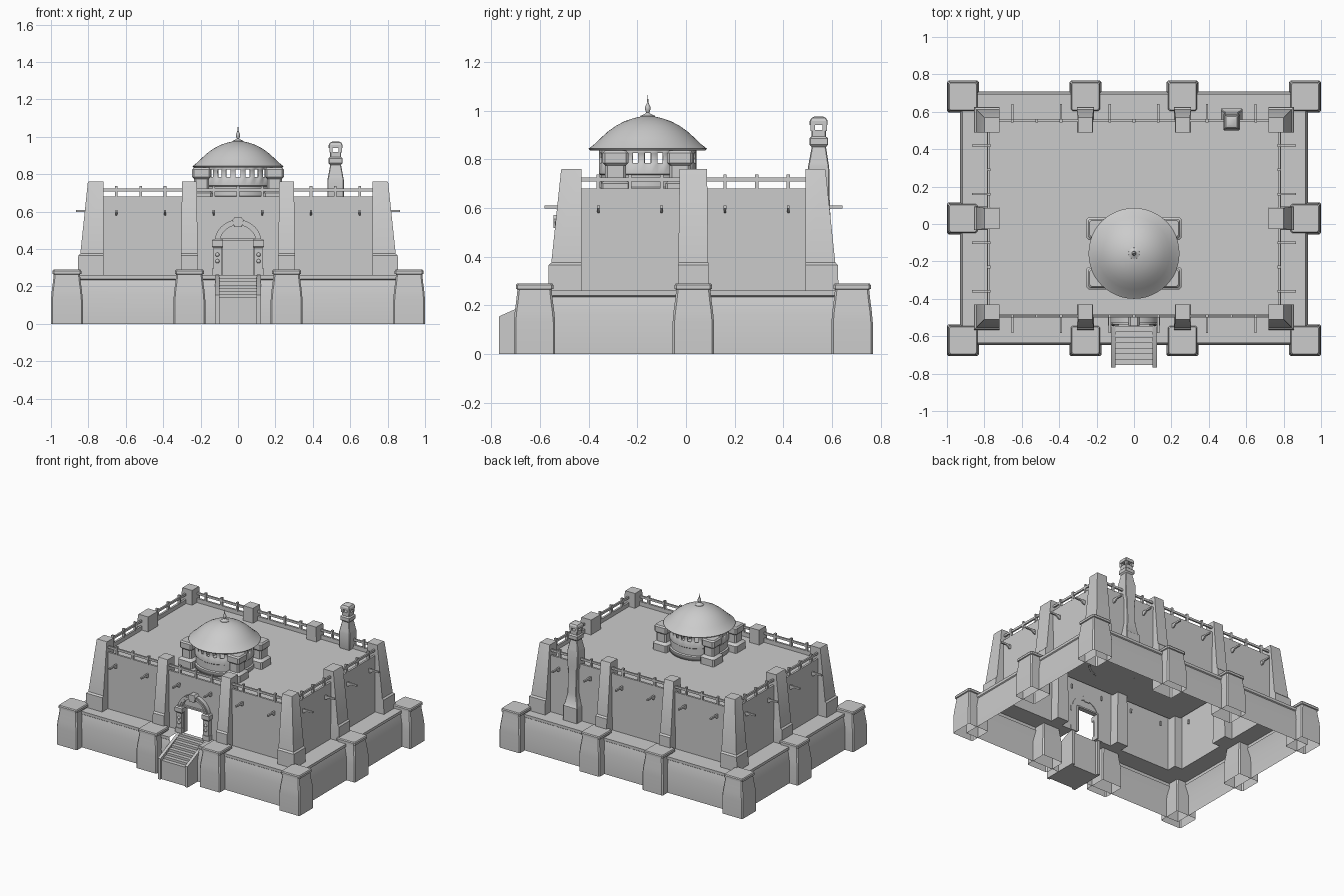
import bpy, bmesh, math
from mathutils import Vector, Matrix

if "Cube" in bpy.data.objects:
    bpy.data.objects.remove(bpy.data.objects["Cube"])

CY = 0.03                      # centre of the building in y
DOME_Y = -0.157


def finish(name, bm, thick=0):
    bmesh.ops.recalc_face_normals(bm, faces=bm.faces[:])
    me = bpy.data.meshes.new(name)
    bm.to_mesh(me)
    bm.free()
    ob = bpy.data.objects.new(name, me)
    bpy.context.collection.objects.link(ob)
    if thick:
        ob.modifiers.new("thickness", 'SOLIDIFY').thickness = thick
    bpy.ops.object.select_all(action='DESELECT')
    ob.select_set(True)
    bpy.context.view_layer.objects.active = ob
    bpy.ops.object.shade_smooth_by_angle(angle=math.radians(30))
    return ob


def loft_bm(bm, sections, c=0, bottom=True, top=True):
    """Stack of rectangles (z, x0, x1, y0, y1), corners chamfered by c."""
    loops = []
    for z, x0, x1, y0, y1 in sections:
        x0, x1 = sorted((x0, x1))
        y0, y1 = sorted((y0, y1))
        if c:
            pts = [(x0 + c, y0), (x1 - c, y0), (x1, y0 + c), (x1, y1 - c),
                   (x1 - c, y1), (x0 + c, y1), (x0, y1 - c), (x0, y0 + c)]
        else:
            pts = [(x0, y0), (x1, y0), (x1, y1), (x0, y1)]
        loops.append([bm.verts.new((x, y, z)) for x, y in pts])
    for a, b in zip(loops, loops[1:]):
        for i in range(len(a)):
            j = (i + 1) % len(a)
            bm.faces.new((a[i], a[j], b[j], b[i]))
    if bottom:
        bm.faces.new(loops[0][::-1])
    if top:
        bm.faces.new(loops[-1])


def loft(name, sections, **kw):
    bm = bmesh.new()
    loft_bm(bm, sections, **kw)
    return finish(name, bm)


def box(name, x0, x1, y0, y1, z0, z1):
    return loft(name, [(z0, x0, x1, y0, y1), (z1, x0, x1, y0, y1)])


def square(prof, x, y):
    return [(z, x - h, x + h, y - h, y + h) for h, z in prof]


def lathe_bm(prof, x, y, segs, turn=0.0):
    bm = bmesh.new()
    vs = [bm.verts.new((r, 0, z)) for r, z in prof]
    es = [bm.edges.new(p) for p in zip(vs, vs[1:])]
    bmesh.ops.spin(bm, geom=vs + es, axis=(0, 0, 1), cent=(0, 0, 0),
                   angle=2 * math.pi, steps=segs, use_duplicate=False)
    bmesh.ops.remove_doubles(bm, verts=bm.verts[:], dist=1e-5)
    bm.transform(Matrix.Translation((x, y, 0)) @ Matrix.Rotation(turn, 4, 'Z'))
    return bm


def extrude(name, pts, axis, a, b):
    """Polygon in the x-z plane ('y') or the y-z plane ('x'), extruded a to b."""
    bm = bmesh.new()
    put = (lambda p, d: (p[0], d, p[1])) if axis == 'y' else (lambda p, d: (d, p[0], p[1]))
    f = bm.faces.new([bm.verts.new(put(p, a)) for p in pts])
    r = bmesh.ops.extrude_face_region(bm, geom=[f], use_keep_orig=True)
    vec = Vector(put((0, 0), b - a))
    bmesh.ops.translate(bm, vec=vec, verts=[v for v in r['geom'] if isinstance(v, bmesh.types.BMVert)])
    return finish(name, bm)


def cut_front(bm, hx, top):
    """Open a gap in the front, |x| < hx and z < top."""
    for co, no in (((hx, 0, 0), (1, 0, 0)), ((-hx, 0, 0), (1, 0, 0)), ((0, 0, top), (0, 0, 1))):
        bmesh.ops.bisect_plane(bm, geom=bm.verts[:] + bm.edges[:] + bm.faces[:],
                               plane_co=co, plane_no=no)
    bad = []
    for f in bm.faces:
        c = f.calc_center_median()
        if abs(c.x) < hx and c.y < -0.45 and c.z < top:
            bad.append(f)
    bmesh.ops.delete(bm, geom=bad, context='FACES')


# terrace, an open shell with a notch for the stairs
bm = bmesh.new()
loft_bm(bm, [(z, -h, h, CY + 0.252 - h, CY - 0.252 + h) for h, z in
             [(0.93, 0), (0.93, 0.16), (0.91, 0.235), (0.917, 0.24), (0.917, 0.26), (0.782, 0.26)]],
        bottom=False, top=False)
cut_front(bm, 0.12, 0.5)
finish("terrace", bm)

# main walls with parapet and sunken flat roof
bm = bmesh.new()
loft_bm(bm, [(z, -h, h, CY + 0.255 - h, CY - 0.255 + h) for h, z in
             [(0.785, 0.26), (0.785, 0.68), (0.77, 0.68), (0.77, 0.65)]], bottom=False)
cut_front(bm, 0.08, 0.45)
finish("walls_and_roof", bm)

# terrace piers
PIER = [(0.085, 0), (0.085, 0.13), (0.081, 0.175), (0.075, 0.22), (0.07, 0.265),
        (0.077, 0.268), (0.077, 0.283), (0.072, 0.29)]
spots = [(x, CY + s * 0.652) for x in (-0.915, -0.26, 0.26, 0.915) for s in (-1, 1)]
for x, y in spots + [(-0.915, CY), (0.915, CY)]:
    loft("terrace_pier", square(PIER, x, y), c=0.008, bottom=False)

# tapering wall buttresses: (z, outward growth)
STEPS = [(0.26, 0.056), (0.365, 0.054), (0.375, 0.043), (0.755, 0.003), (0.76, 0.0)]
for sx in (-1, 1):
    for sy in (-1, 1):
        loft("corner_buttress", [(z, sx * 0.72, sx * (0.80 + o), CY + sy * 0.46, CY + sy * (0.54 + o))
                                 for z, o in STEPS])
        loft("long_side_buttress", [(z, sx * 0.26 - 0.039 - o / 8, sx * 0.26 + 0.039 + o / 8,
                                     CY + sy * 0.46, CY + sy * (0.54 + o)) for z, o in STEPS])
    loft("short_side_buttress", [(z, sx * 0.72, sx * (0.80 + o), CY - 0.056 - o / 8, CY + 0.056 + o / 8)
                                 for z, o in STEPS])

# railings
for s in (-1, 1):
    y = CY + s * 0.522
    box("long_rail", -0.73, 0.73, y - 0.006, y + 0.006, 0.708, 0.724)
    x = s * 0.777
    box("short_rail", x - 0.006, x + 0.006, CY - 0.47, CY + 0.47, 0.708, 0.724)
    for px in (-0.65, -0.52, -0.39, -0.13, 0, 0.13, 0.39, 0.52, 0.65):
        box("rail_post", px - 0.007, px + 0.007, y - 0.009, y + 0.009, 0.675, 0.738)
    for py in (-0.39, -0.26, -0.13, 0.13, 0.26, 0.39):
        box("rail_post", x - 0.009, x + 0.009, CY + py - 0.007, CY + py + 0.007, 0.675, 0.738)


# projecting roof beams with a small bracket
def beam(x, y, ang):
    bm = bmesh.new()
    loft_bm(bm, [(0.598, -0.01, 0.082, -0.006, 0.006), (0.61, -0.01, 0.082, -0.006, 0.006)])
    loft_bm(bm, [(0.58, -0.01, 0.01, -0.004, 0.004), (0.6, -0.01, 0.04, -0.006, 0.006)])
    bm.transform(Matrix.Translation((x, y, 0)) @ Matrix.Rotation(ang, 4, 'Z'))
    finish("roof_beam", bm)


for s in (-1, 1):
    for x in (-0.65, -0.39, -0.13, 0.13, 0.39, 0.65):
        if s < 0 or x != 0.52:
            beam(x, CY + s * 0.53, s * math.pi / 2)
    for y in (-0.39, -0.13, 0.13, 0.39):
        beam(s * 0.785, CY + y, 0 if s > 0 else math.pi)

# stairs with sloped side walls
n, y0, y1, z0, z1 = 8, -0.755, -0.52, 0.14, 0.26
pts = [(y1, 0), (y0, 0)]
for i in range(n):
    z = z0 + (z1 - z0) * i / (n - 1)
    pts += [(y0 + (y1 - y0) * i / n, z), (y0 + (y1 - y0) * (i + 1) / n, z)]
extrude("stairs", pts, 'x', -0.102, 0.102)
for s in (-1, 1):
    extrude("stair_side", [(-0.767, 0), (-0.767, 0.155), (-0.52, 0.265), (-0.50, 0.265), (-0.50, 0)],
            'x', s * 0.10, s * 0.122)

# door surround: jambs, capitals, bosses, arch, keystone
for s in (-1, 1):
    box("door_jamb", s * 0.088, s * 0.132, -0.535, -0.495, 0.26, 0.41)
    box("door_plinth", s * 0.085, s * 0.138, -0.54, -0.495, 0.26, 0.295)
    loft("door_capital", [(z, s * (0.088 - o), s * (0.132 + o), -0.535 - o, -0.495) for z, o in
                          [(0.405, 0), (0.415, 0.008), (0.445, 0.008), (0.455, 0)]])
    box("door_lining", s * 0.08, s * 0.089, -0.515, -0.48, 0.26, 0.45)
    for z in (0.335, 0.37):
        bm = bmesh.new()
        bmesh.ops.create_uvsphere(bm, u_segments=12, v_segments=8, radius=0.011,
                                  matrix=Matrix.Translation((s * 0.11, -0.536, z)))
        finish("door_boss", bm)
box("door_lintel", -0.089, 0.089, -0.515, -0.48, 0.447, 0.458)
for r0, r1, y in ((0.098, 0.127, -0.53), (0.108, 0.118, -0.537)):
    A = [math.pi * i / 20 for i in range(21)]
    extrude("door_arch", [(r1 * math.cos(a), 0.43 + r1 * math.sin(a)) for a in A] +
            [(r0 * math.cos(a), 0.43 + r0 * math.sin(a)) for a in A[::-1]], 'y', y, -0.495)
extrude("keystone", [(-0.02, 0.518), (0.02, 0.518), (0.03, 0.555), (0.018, 0.57),
                     (-0.018, 0.57), (-0.03, 0.555)], 'y', -0.545, -0.495)

# drum with a ring of open windows
bm = lathe_bm([(0.205, 0.65), (0.205, 0.68), (0.195, 0.685), (0.195, 0.735), (0.201, 0.74), (0.201, 0.785),
               (0.201, 0.825), (0.201, 0.85)], 0, DOME_Y, 48, math.radians(3.75))
gaps = []
for f in bm.faces:
    c = f.calc_center_median()
    k = round(math.degrees(math.atan2(c.y - DOME_Y, c.x)) / 7.5)
    if 0.79 < c.z < 0.82 and k % 2 == 0:
        gaps.append(f)
bmesh.ops.delete(bm, geom=gaps, context='FACES')
finish("drum", bm, 0.012)

# four drum piers
for sx in (-1, 1):
    for sy in (-1, 1):
        loft("drum_pier", [(z, sx * (0.155 - o), sx * (0.235 + o), DOME_Y + sy * (0.09 - o), DOME_Y + sy * (0.175 + o))
                           for z, o in [(0.65, 0.018), (0.70, 0.018), (0.715, 0), (0.775, 0), (0.785, 0.01),
                                        (0.825, 0.01), (0.835, 0.002)]], c=0.01)

# dome and finial
finish("dome", lathe_bm([(0, 0.835), (0.235, 0.835), (0.243, 0.843), (0.22, 0.861), (0.193, 0.887), (0.163, 0.914),
                         (0.131, 0.937), (0.095, 0.956), (0.06, 0.968), (0.03, 0.975), (0, 0.977)],
                        0, DOME_Y, 48))
finish("finial", lathe_bm([(0.032, 0.965), (0.03, 0.978), (0.014, 0.985), (0.006, 0.992), (0.012, 1.005),
                           (0.011, 1.015), (0.004, 1.03), (0, 1.065)], 0, DOME_Y, 12))

# chimney on the back wall
CX, CHY = 0.522, 0.545
loft("chimney", [(z, CX - h, CX + h, CHY - 0.045 * min(1, h / 0.045), CHY + d) for z, h, d in
                 [(0.26, 0.058, 0.073), (0.37, 0.058, 0.073), (0.385, 0.052, 0.062), (0.46, 0.036, 0.052),
                  (0.64, 0.036, 0.045), (0.665, 0.044, 0.045), (0.77, 0.044, 0.043), (0.785, 0.041, 0.04),
                  (0.85, 0.029, 0.03), (0.86, 0.038, 0.039), (0.885, 0.038, 0.039), (0.893, 0.03, 0.03),
                  (0.92, 0.03, 0.03)]], c=0.004)
for sx in (-1, 1):
    for sy in (-1, 1):
        box("chimney_post", CX + sx * 0.016, CX + sx * 0.033, CHY + sy * 0.016, CHY + sy * 0.033, 0.915, 0.945)
loft("chimney_cap", square([(0.037, 0.94), (0.037, 0.957), (0.03, 0.969), (0.018, 0.975)], CX, CHY), c=0.004)
